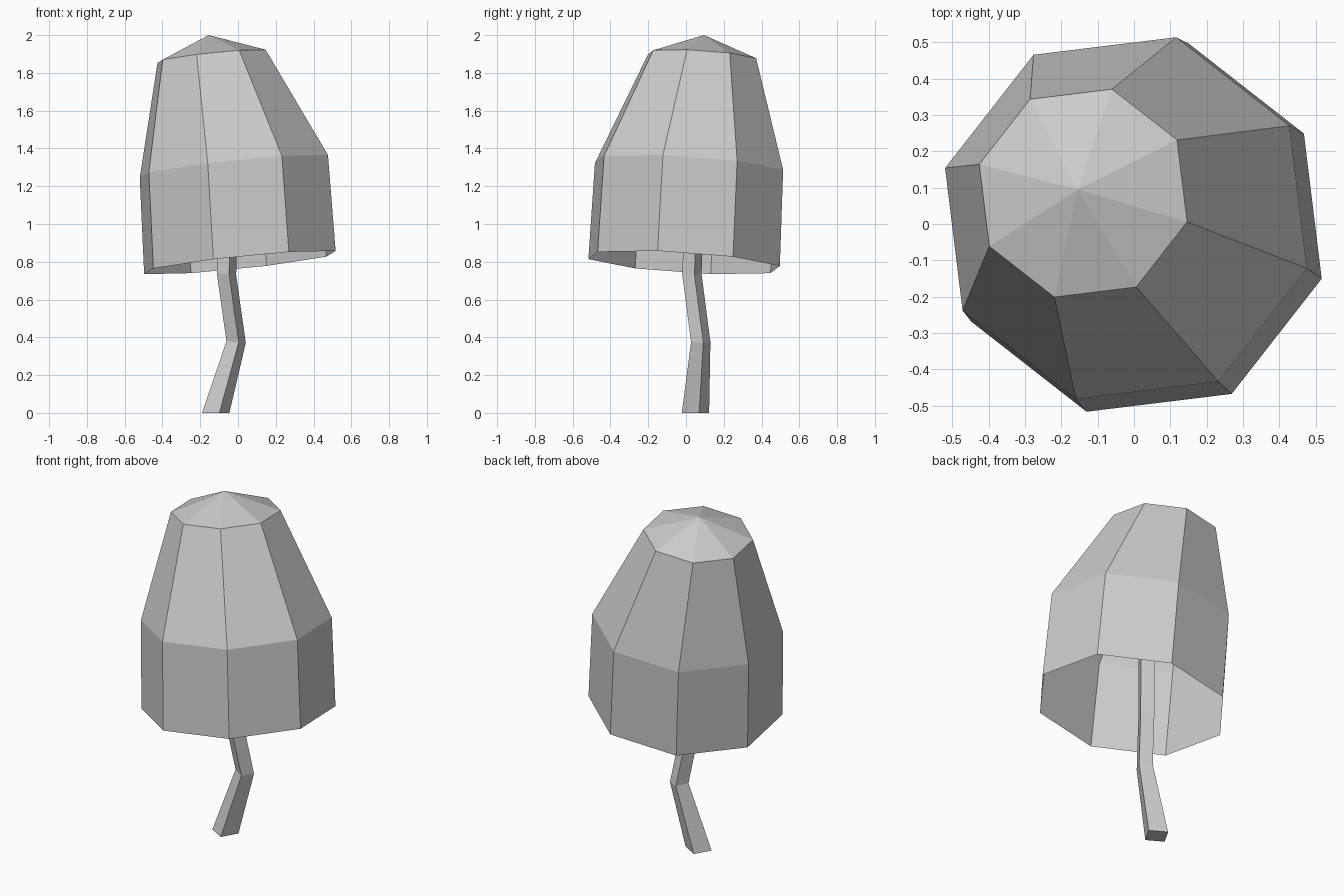
import bpy, bmesh
from math import cos, sin, radians

cube = bpy.data.objects.get("Cube")
if cube:
    bpy.data.objects.remove(cube, do_unlink=True)

grey = bpy.data.materials.new("pale_grey")
grey.use_nodes = True
colour = (0.6, 0.6, 0.6, 1)
grey.diffuse_color = colour
grey.node_tree.nodes["Principled BSDF"].inputs["Base Color"].default_value = colour


def loft(name, sides, angle, sections, tilt=(0, 0), tip=None, cap_ends=False):
    """Flat-sided skin through (centre, radius) sections, tilted by a slope."""
    bm = bmesh.new()
    rings = []
    for (x, y, z), radius in sections:
        ring = []
        for i in range(sides):
            a = radians(angle + 360 * i / sides)
            dx, dy = radius * cos(a), radius * sin(a)
            slope = tilt[0] * dx + tilt[1] * dy if z > 0 else 0
            ring.append(bm.verts.new((x + dx, y + dy, z + slope)))
        rings.append(ring)
    for low, high in zip(rings, rings[1:]):
        for i in range(sides):
            j = (i + 1) % sides
            bm.faces.new((low[i], low[j], high[j], high[i]))
    if tip:
        point = bm.verts.new(tip)
        for i in range(sides):
            bm.faces.new((rings[-1][i], rings[-1][(i + 1) % sides], point))
    if cap_ends:
        bm.faces.new(rings[0][::-1])
        bm.faces.new(rings[-1])
    mesh = bpy.data.meshes.new(name)
    bm.to_mesh(mesh)
    bm.free()
    mesh.materials.append(grey)
    obj = bpy.data.objects.new(name, mesh)
    bpy.context.collection.objects.link(obj)
    return obj


# Hollow leaning cap, open underneath
loft("mushroom_cap", 8, 29.5,
     [((0.01, -0.01, 0.796), 0.526),
      ((-0.022, 0.016, 1.305), 0.517),
      ((-0.14, 0.085, 1.888), 0.297)],
     tilt=(0.104, -0.064), tip=(-0.155, 0.095, 2.0))

# Crooked square stem, rising inside the cap
loft("mushroom_stem", 4, 15,
     [((-0.118, 0.05, 0), 0.075),
      ((-0.01, 0.078, 0.375), 0.053),
      ((-0.061, 0.031, 0.735), 0.053),
      ((-0.05, 0.045, 1.1), 0.053),
      ((-0.135, 0.085, 1.92), 0.053)],
     tilt=(-0.08, 0), cap_ends=True)
